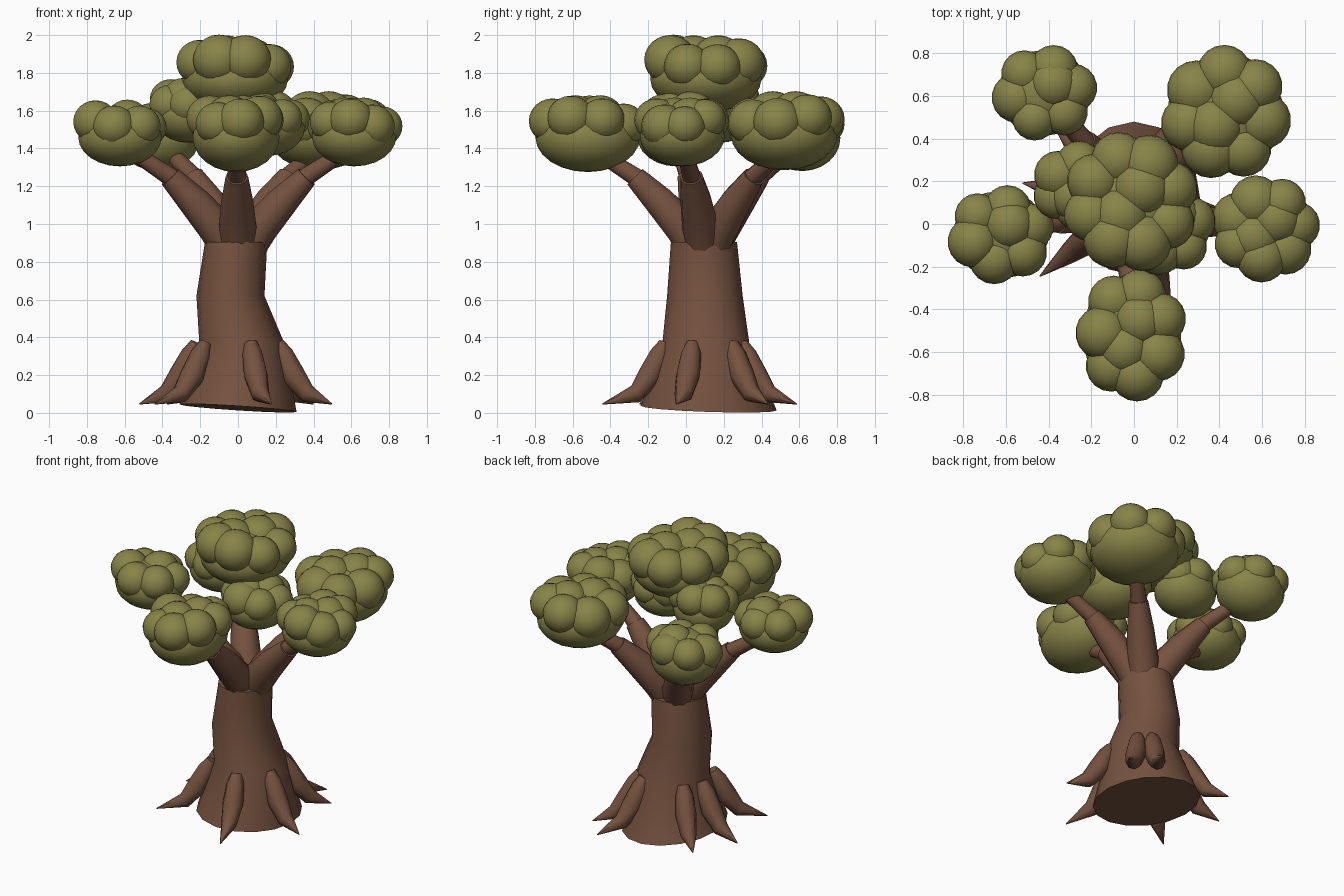
import bpy, bmesh, random
from math import cos, sin, pi, radians
from mathutils import Vector, Matrix

random.seed(4)
if "Cube" in bpy.data.objects:
    bpy.data.objects.remove(bpy.data.objects["Cube"], do_unlink=True)


def material(name, rgb):
    m = bpy.data.materials.new(name)
    m.use_nodes = True
    m.diffuse_color = (*rgb, 1)
    m.node_tree.nodes["Principled BSDF"].inputs["Base Color"].default_value = (*rgb, 1)
    return m


bark = material("brown bark", (0.18, 0.085, 0.05))
leaf = material("olive leaves", (0.245, 0.23, 0.065))


def finish(bm, name, mat, angle):
    bmesh.ops.recalc_face_normals(bm, faces=bm.faces)
    mesh = bpy.data.meshes.new(name)
    bm.to_mesh(mesh)
    bm.free()
    mesh.materials.append(mat)
    ob = bpy.data.objects.new(name, mesh)
    bpy.context.collection.objects.link(ob)
    bpy.ops.object.select_all(action="DESELECT")
    ob.select_set(True)
    bpy.context.view_layer.objects.active = ob
    bpy.ops.object.shade_smooth_by_angle(angle=radians(angle))


def loft(name, rings, mat):
    """Join equal rings of points and cap both ends."""
    bm = bmesh.new()
    loops = [[bm.verts.new(p) for p in ring] for ring in rings]
    n = len(loops[0])
    for a, b in zip(loops, loops[1:]):
        for i in range(n):
            j = (i + 1) % n
            bm.faces.new((a[i], a[j], b[j], b[i]))
    bm.faces.new(loops[0])
    bm.faces.new(loops[-1])
    finish(bm, name, mat, 45)


AXIS = Vector((0, 0.1, 0))


def tube(name, direction, path, sides=10):
    """Tapered limb in one vertical plane; path holds (distance, height, radius)."""
    side = Vector((-direction.y, direction.x, 0))
    pts = [AXIS + direction * d + Vector((0, 0, z)) for d, z, r in path]
    rings = []
    for k, p in enumerate(pts):
        t = (pts[min(k + 1, len(pts) - 1)] - pts[max(k - 1, 0)]).normalized()
        up = t.cross(side)
        r = path[k][2]
        rings.append([p + r * (side * cos(2 * pi * i / sides) + up * sin(2 * pi * i / sides))
                      for i in range(sides)])
    loft(name, rings, bark)


# Bent trunk with a flared, tilted foot
trunk_rings = []
for cx, cy, z, rx, ry, tilt in [(0, 0.12, 0.025, 0.31, 0.36, 0.02),
                                (0.02, 0.105, 0.37, 0.225, 0.23, 0),
                                (-0.04, 0.1, 0.62, 0.18, 0.2, 0),
                                (-0.01, 0.095, 0.905, 0.165, 0.175, 0)]:
    trunk_rings.append([(cx + rx * cos(a), cy + ry * sin(a),
                         z - tilt * (cos(a) + 0.6 * sin(a)))
                        for a in [2 * pi * i / 16 for i in range(16)]])
loft("trunk", trunk_rings, bark)

# Horn-shaped roots around the foot, given by heading and reach
for n, (deg, reach) in enumerate([(40, 0.52), (62, 0.55), (136, 0.52), (170, 0.53),
                                  (218, 0.56), (288, 0.57), (343, 0.52)]):
    d = Vector((cos(radians(deg)), sin(radians(deg)), 0))
    tube(f"root_{n + 1}", d, [(0.22, 0.37, 0.035), (0.25, 0.31, 0.056), (0.305, 0.2, 0.066),
                              (0.385, 0.1, 0.05), (reach, 0.047, 0.003)], 8)


def foliage(name, x, y, z, rx, ry, rz, puff, count, phase, tops=2):
    """A flattened ball carrying a ring of leaf puffs and some on top."""
    bm = bmesh.new()

    def ball(pos, radii):
        bmesh.ops.create_uvsphere(bm, u_segments=18, v_segments=12, radius=1,
                                  matrix=Matrix.Translation(pos) @ Matrix.Diagonal((*radii, 1)))

    ball((x, y, z), (rx * 0.88, ry * 0.88, rz))
    for i in range(count):
        a = phase + 2 * pi * i / count
        r = puff * random.uniform(0.94, 1.08)
        lift = rz * random.uniform(0.3, 0.58)
        ball((x + (rx - r) * cos(a), y + (ry - r) * sin(a), z + lift), (r, r, r * 0.95))
    for i in range(tops):
        a = phase + 0.6 + pi * i
        ball((x + rx * 0.25 * cos(a), y + ry * 0.25 * sin(a), z + rz * 0.58),
             (puff * 1.05, puff * 1.05, puff * 0.97))
    finish(bm, name, leaf, 60)


# Outer foliage, each carried by a stepped two-part branch
outer = [("right", -0.625, -0.05, 1.46, 0.255, 0.235, 0.155, 0.112, 6, 0.3, 1),
         ("left", 0.615, -0.02, 1.465, 0.258, 0.255, 0.16, 0.115, 7, 0.1),
         ("front", -0.01, -0.52, 1.46, 0.265, 0.315, 0.185, 0.118, 7, 0.4),
         ("back_right", -0.42, 0.615, 1.455, 0.25, 0.23, 0.175, 0.112, 6, 0.2, 1),
         ("back_left", 0.43, 0.52, 1.47, 0.31, 0.32, 0.185, 0.13, 7, 3.4)]
for spec in outer:
    foliage(spec[0] + "_foliage", *spec[1:])
    d = (Vector((spec[1], spec[2], 0)) - AXIS).normalized()
    tube(spec[0] + "_branch", d, [(0.07, 0.89, 0.09), (0.115, 0.98, 0.1),
                                  (0.24, 1.12, 0.085), (0.37, 1.25, 0.06)])
    tube(spec[0] + "_branch_tip", d, [(0.33, 1.225, 0.052), (0.54, 1.36, 0.042)])

# Crown and the two smaller clumps below it
foliage("crown_foliage", -0.015, 0.105, 1.768, 0.322, 0.335, 0.178, 0.132, 8, 0.3)
foliage("inner_right_foliage", -0.26, 0.18, 1.58, 0.225, 0.21, 0.15, 0.11, 6, 0.5)
foliage("inner_left_foliage", 0.15, -0.01, 1.51, 0.235, 0.235, 0.15, 0.112, 6, 0.2)
